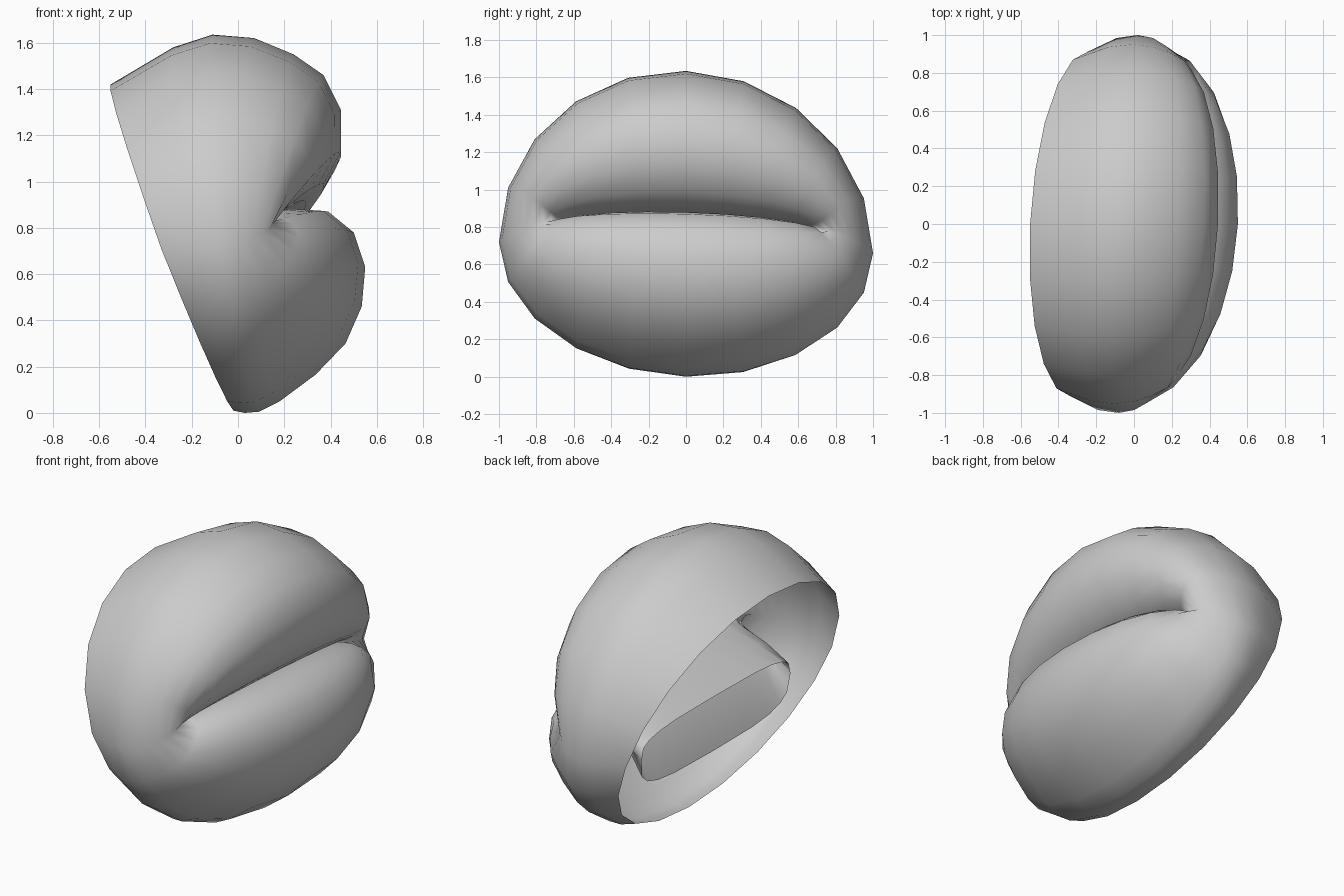
import bpy, bmesh, math

if "Cube" in bpy.data.objects:
    bpy.data.objects.remove(bpy.data.objects["Cube"])

# Each ring runs around the mouth:
# top (x, z), corner (x, y, z), bottom (x, z), squareness power (1 = ellipse)
RINGS = [
    ((-.55, 1.42), (-.285, .915, .68), (-.02, .01), 1),   # open back rim
    ((-.28, 1.58), (-.14, .985, .69), (.03, .0), 1),
    ((-.11, 1.635), (-.03, 1.0, .69), (.09, .005), 1),
    ((.07, 1.62), (.05, .985, .70), (.18, .05), 1),
    ((.24, 1.55), (.11, .95, .73), (.335, .165), 1),
    ((.37, 1.46), (.155, .91, .75), (.465, .30), 1),
    ((.445, 1.31), (.18, .86, .77), (.535, .46), 1),      # fullest part of lips
    ((.445, 1.13), (.19, .81, .79), (.55, .63), 1),
    ((.37, .99), (.18, .76, .80), (.50, .78), 1),
    ((.29, .915), (.165, .72, .80), (.39, .87), 1),
    ((.20, .885), (.14, .68, .80), (.24, .88), 1),        # crease between lips
    ((.10, .86), (.11, .67, .79), (.12, .84), 1),
    ((-.05, .80), (-.05, .67, .72), (-.07, .68), .8),     # flattened inner tube
    ((-.20, .73), (-.20, .66, .60), (-.18, .39), .55),
]
SEGMENTS = 20
YAW, ROLL = .05, .03      # slight lopsidedness of the mouth


def power(v, p):
    return math.copysign(abs(v) ** p, v) if abs(v) > 1e-6 else 0.0


def ring_points(top, corner, bottom, p):
    cx, cy, cz = corner
    for i in range(SEGMENTS):
        t = 2 * math.pi * i / SEGMENTS
        c, s = power(math.cos(t), p), power(math.sin(t), p)
        ex, ez = top if s >= 0 else bottom
        y = cy * c
        yield (cx + (ex - cx) * abs(s) + YAW * y, y,
               cz + (ez - cz) * abs(s) - ROLL * y)


# Lips: one open shell lofted from rim to inner tube
bm = bmesh.new()
loops = [[bm.verts.new(q) for q in ring_points(*r)] for r in RINGS]
for a, b in zip(loops, loops[1:]):
    for i in range(SEGMENTS):
        j = (i + 1) % SEGMENTS
        f = bm.faces.new((a[i], a[j], b[j], b[i]))
        f.smooth = True
low = min(v.co.z for v in bm.verts)
for v in bm.verts:
    v.co.z -= low
mesh = bpy.data.meshes.new("lips")
bm.to_mesh(mesh)
bm.free()
lips = bpy.data.objects.new("lips", mesh)
bpy.context.collection.objects.link(lips)
